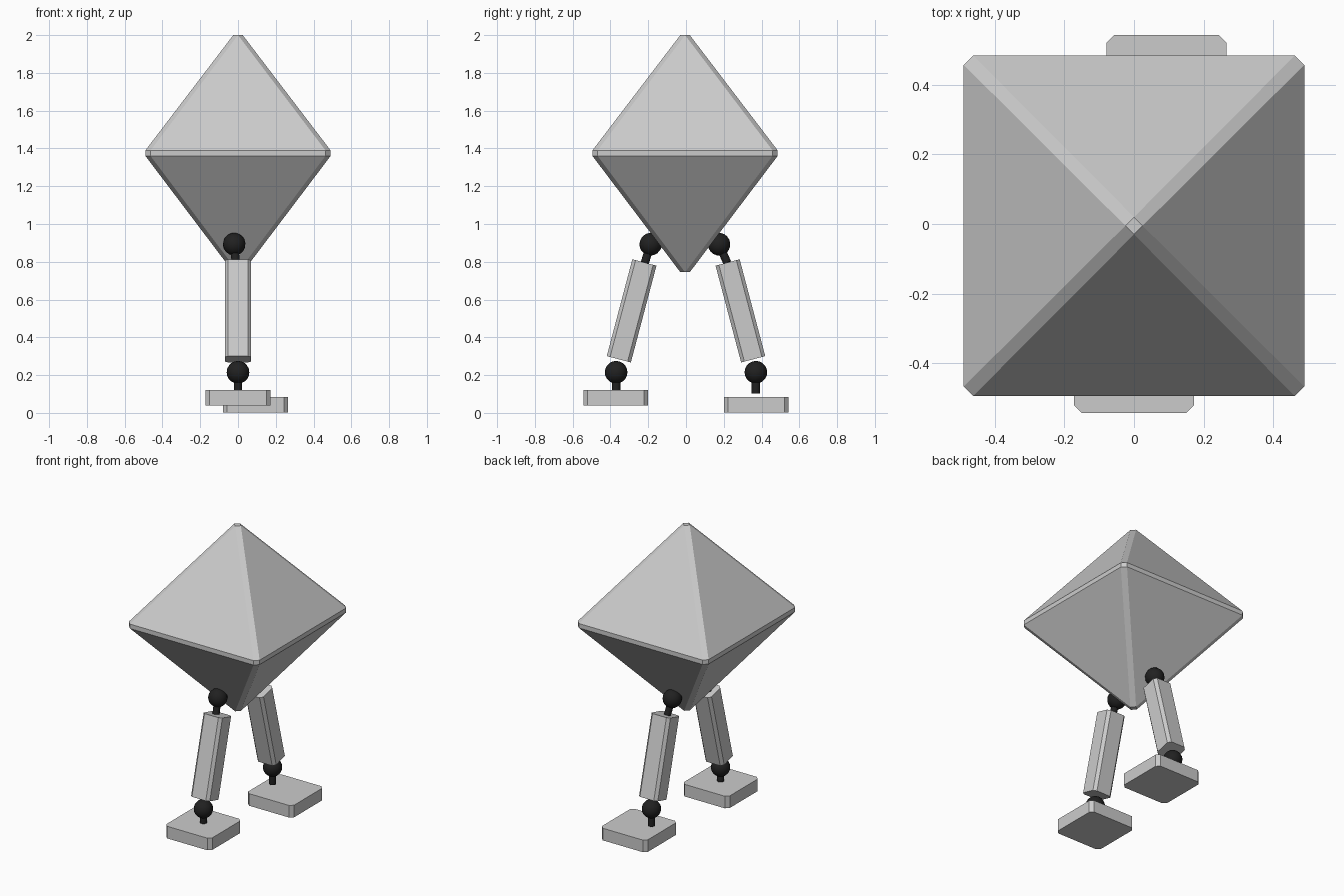
import bpy, bmesh
from math import radians
from mathutils import Vector, Matrix

if "Cube" in bpy.data.objects:
    bpy.data.objects.remove(bpy.data.objects["Cube"])

black = bpy.data.materials.new("black")
black.diffuse_color = (0.015, 0.015, 0.015, 1)
black.use_nodes = True
black.node_tree.nodes["Principled BSDF"].inputs["Base Color"].default_value = black.diffuse_color


def finish(name, bm, mat=None, smooth=False):
    bmesh.ops.recalc_face_normals(bm, faces=bm.faces)
    me = bpy.data.meshes.new(name)
    bm.to_mesh(me)
    bm.free()
    ob = bpy.data.objects.new(name, me)
    bpy.context.collection.objects.link(ob)
    if mat:
        me.materials.append(mat)
    if smooth:
        bpy.ops.object.select_all(action='DESELECT')
        ob.select_set(True)
        bpy.context.view_layer.objects.active = ob
        bpy.ops.object.shade_smooth_by_angle(angle=radians(30))
    return ob


# Block with chamfered upright edges, tilted about x
def block(name, size, center, chamfer, tilt=0.0):
    bm = bmesh.new()
    bmesh.ops.create_cube(bm, size=1, matrix=Matrix.Diagonal((*size, 1)))
    upright = [e for e in bm.edges
               if abs(e.verts[0].co.z - e.verts[1].co.z) > size[2] / 2]
    bmesh.ops.bevel(bm, geom=upright, offset=chamfer, segments=1, affect='EDGES')
    bm.transform(Matrix.Translation(center) @ Matrix.Rotation(tilt, 4, 'X'))
    return finish(name, bm)


# Ball with a stem running from its centre to a given point
def joint(name, ball, end, r=0.06, stem=0.022):
    ball, end = Vector(ball), Vector(end)
    d = end - ball
    bm = bmesh.new()
    rot = d.to_track_quat('Z', 'Y').to_matrix().to_4x4()
    bmesh.ops.create_uvsphere(bm, u_segments=16, v_segments=10, radius=r,
                              matrix=Matrix.Translation(ball) @ rot)
    bmesh.ops.create_cone(bm, cap_ends=True, segments=16, radius1=stem,
                          radius2=stem, depth=d.length,
                          matrix=Matrix.Translation((ball + end) / 2) @ rot)
    return finish(name, bm, black, True)


# Body: octahedron with all edges and points chamfered
W, C, TIP, YC = 0.49, 0.463, 0.025, -0.005
bm = bmesh.new()
for z_tip, z_rim in ((2.0, 1.39), (0.745, 1.36)):
    for k in range(4):
        turn = Matrix.Rotation(radians(90 * k), 3, 'Z')
        for p in ((TIP, 0, z_tip), (W, C, z_rim), (W, -C, z_rim)):
            bm.verts.new(turn @ Vector(p) + Vector((0, YC, 0)))
bmesh.ops.convex_hull(bm, input=bm.verts)
bmesh.ops.dissolve_limit(bm, angle_limit=radians(1), verts=bm.verts, edges=bm.edges)
finish("body", bm)

# Legs: (label, side, hip y, foot x, foot centre z)
for label, s, hip_y, foot_x, foot_z in (("front", -1, 0.187, 0.0, 0.081),
                                        ("back", 1, 0.175, 0.093, 0.043)):
    joint(label + "_hip_joint", (-0.02, s * hip_y, 0.893), (-0.012, s * 0.218, 0.795))
    block(label + "_leg", (0.14, 0.132, 0.53), (0, s * 0.288, 0.54), 0.018,
          s * radians(14.8))
    joint(label + "_ankle_joint", (0, s * 0.37, 0.215), (0, s * 0.37, 0.102))
    block(label + "_foot", (0.345, 0.343, 0.082), (foot_x, s * 0.372, foot_z), 0.022)
